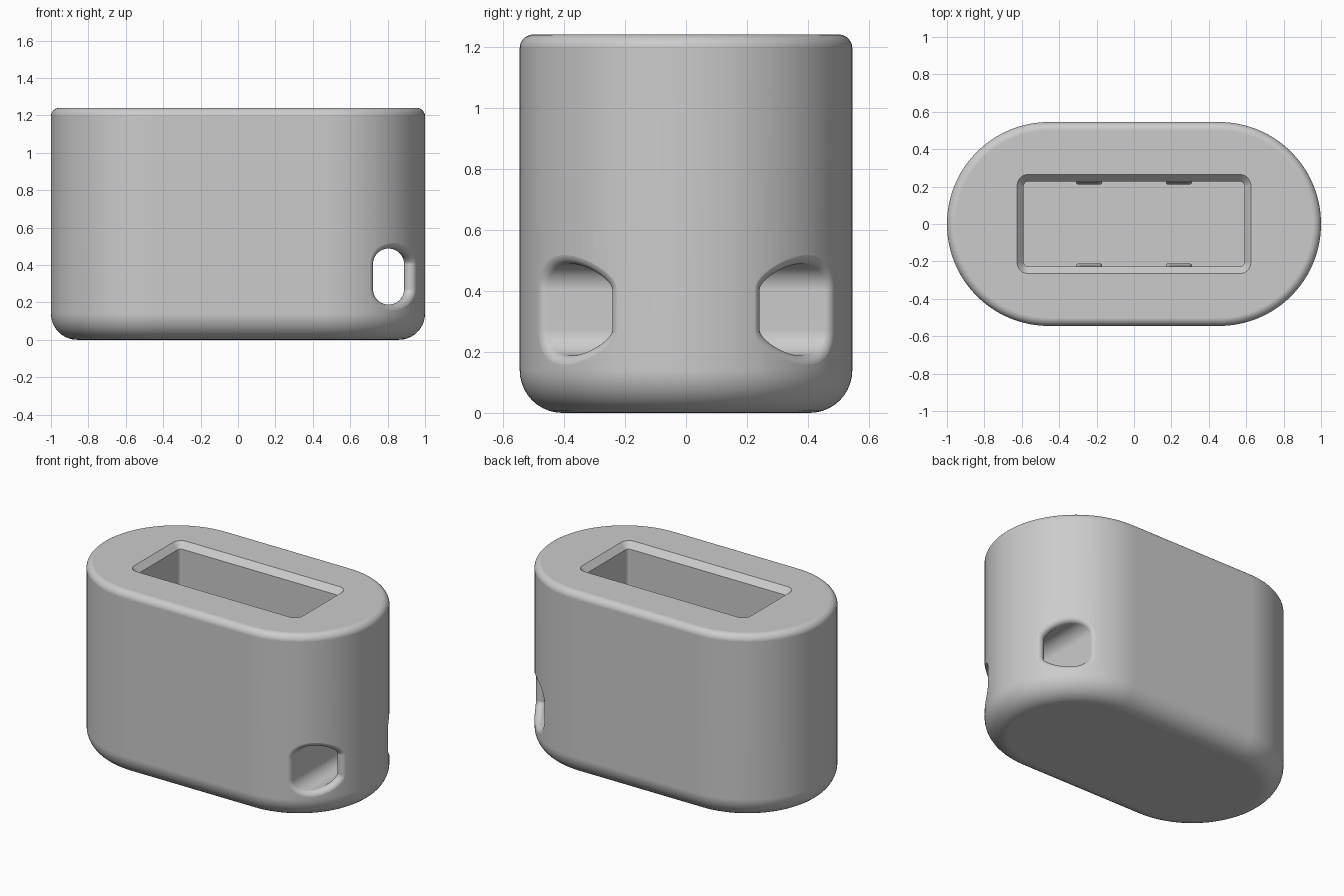
import bpy, bmesh
from math import sin, cos, pi, sqrt
from mathutils import Vector

if "Cube" in bpy.data.objects:
    bpy.data.objects.remove(bpy.data.objects["Cube"], do_unlink=True)

R, CX, H = 0.545, 0.455, 1.24      # end radius, end centre, height
TOP_R, BASE_R = 0.045, 0.14        # edge roundings

grey = bpy.data.materials.new("plain grey")
grey.use_nodes = True
grey.diffuse_color = (0.6, 0.6, 0.6, 1)
grey.node_tree.nodes["Principled BSDF"].inputs["Base Color"].default_value = grey.diffuse_color


def loft(name, rings):
    """Closed solid through rings of equal point count."""
    bm = bmesh.new()
    loops = [[bm.verts.new(p) for p in ring] for ring in rings]
    n = len(loops[0])
    for a, b in zip(loops, loops[1:]):
        for i in range(n):
            j = (i + 1) % n
            bm.faces.new((a[i], a[j], b[j], b[i]))
    bm.faces.new(loops[0])
    bm.faces.new(loops[-1])
    bmesh.ops.recalc_face_normals(bm, faces=bm.faces)
    mesh = bpy.data.meshes.new(name)
    bm.to_mesh(mesh)
    bm.free()
    mesh.materials.append(grey)
    obj = bpy.data.objects.new(name, mesh)
    bpy.context.collection.objects.link(obj)
    return obj


def rounded_rect(hx, hy, r, z, steps=8):
    """Ring of a rounded rectangle at height z."""
    ring = []
    for k, (sx, sy) in enumerate([(1, 1), (-1, 1), (-1, -1), (1, -1)]):
        for i in range(steps + 1):
            a = (k + i / steps) * pi / 2
            ring.append((sx * (hx - r) + r * cos(a), sy * (hy - r) + r * sin(a), z))
    return ring


def stadium(inset, z, steps=64):
    ring = []
    for side, start in ((1, -pi / 2), (-1, pi / 2)):
        for i in range(steps + 1):
            a = start + pi * i / steps
            ring.append((side * CX + (R - inset) * cos(a), (R - inset) * sin(a), z))
    return ring


# Body with rounded base and top edges
quarter = [i / 10 * pi / 2 for i in range(11)]
rings = [stadium(BASE_R * (1 - sin(a)), BASE_R * (1 - cos(a))) for a in quarter]
rings += [stadium(TOP_R * (1 - cos(a)), H - TOP_R * (1 - sin(a))) for a in quarter]
body = loft("body", rings)

# Plug pocket with chamfered mouth
pocket = loft("pocket_cutter", [
    rounded_rect(0.59, 0.228, 0.025, 0.1),
    rounded_rect(0.59, 0.228, 0.025, H - 0.04),
    rounded_rect(0.625, 0.265, 0.06, H),
    rounded_rect(0.625, 0.265, 0.06, H + 0.1)])

# Cord slot through one end, its mouths rounded into the curved side
SX, SZ, SR, STRAIGHT, FILLET = 0.805, 0.338, 0.083, 0.067, 0.034
outline = []
for start, sign in ((0, 1), (pi, -1)):
    for i in range(25):
        a = start + pi * i / 24
        n = Vector((cos(a), 0, sin(a)))
        outline.append((Vector((SX, 0, SZ + sign * STRAIGHT)) + n * SR, n))


def mouth_rings(side):
    """Rings from the slot wall out to beyond the body surface."""
    arcs = [[] for _ in range(11)]
    for p, n in outline:
        c = p + n * FILLET
        c.y = side * sqrt((R - FILLET) ** 2 - (c.x - CX) ** 2)
        radial = Vector((c.x - CX, c.y, 0)).normalized()
        for i in range(10):
            arcs[i].append(c + (-n).slerp(radial, i / 9) * FILLET)
        edge = arcs[9][-1] + radial * 0.001
        arcs[9][-1] = edge
        arcs[10].append(Vector((edge.x, side * 0.7, edge.z)))
    return arcs


slot = loft("slot_cutter", mouth_rings(-1)[::-1] + mouth_rings(1))

# Cut the body
bpy.context.view_layer.objects.active = body
for cutter in (pocket, slot):
    cutter.hide_render = True
    mod = body.modifiers.new("cut", "BOOLEAN")
    mod.operation, mod.solver, mod.object = "DIFFERENCE", "EXACT", cutter
    bpy.ops.object.modifier_apply(modifier=mod.name)
    bpy.data.objects.remove(cutter, do_unlink=True)

# Latch bumps on the long pocket walls
parts = [body]
for sx, xname in ((1, "left"), (-1, "right")):
    for sy, yname in ((1, "back"), (-1, "front")):
        bump = loft(f"latch_bump_{yname}_{xname}", [
            rounded_rect(0.055, 0.005, 0.004, -0.1, 4),
            rounded_rect(0.07, 0.02, 0.015, -0.06, 4),
            rounded_rect(0.07, 0.02, 0.015, 0.06, 4),
            rounded_rect(0.055, 0.005, 0.004, 0.1, 4)])
        bump.location = (sx * 0.24, sy * 0.23, 0.7)
        parts.append(bump)

# Smooth shading with crisp corners
for obj in parts:
    bpy.ops.object.select_all(action="DESELECT")
    obj.select_set(True)
    bpy.context.view_layer.objects.active = obj
    bpy.ops.object.shade_smooth_by_angle(angle=pi / 6)
    weighted = obj.modifiers.new("weighted_normals", "WEIGHTED_NORMAL")
    weighted.keep_sharp = True
